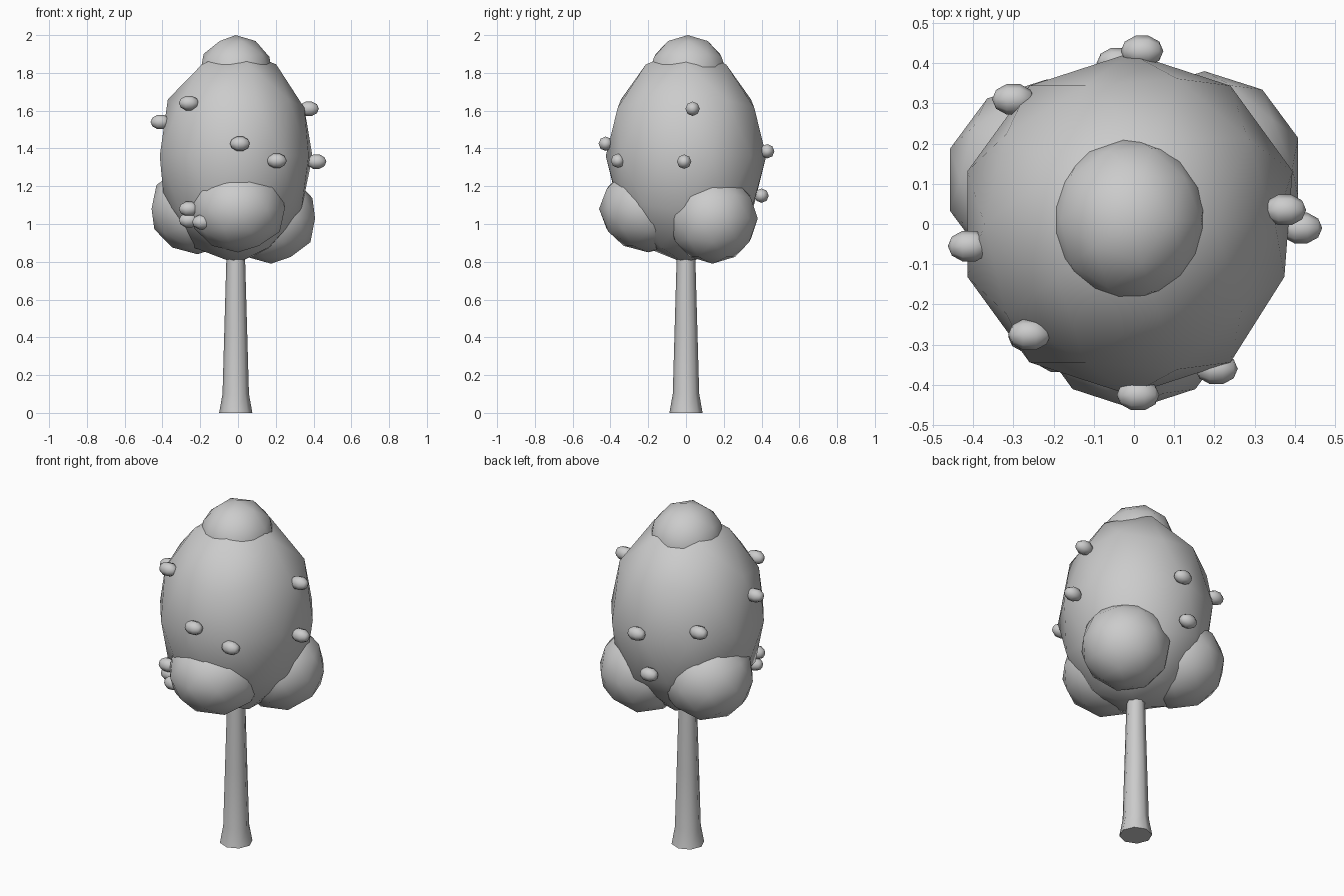
import bpy, math
from mathutils import Vector

if "Cube" in bpy.data.objects:
    bpy.data.objects.remove(bpy.data.objects["Cube"])

grey = bpy.data.materials.new("plain_grey")
grey.diffuse_color = (0.6, 0.6, 0.6, 1)
grey.use_nodes = True
grey.node_tree.nodes["Principled BSDF"].inputs["Base Color"].default_value = grey.diffuse_color


def finish(ob, name, angle=180):
    ob.name = name
    ob.data.materials.append(grey)
    bpy.ops.object.transform_apply(location=False, rotation=True, scale=True)
    bpy.ops.object.shade_smooth_by_angle(angle=math.radians(angle))
    return ob


def blob(name, centre, radii, turn=0):
    """Low-poly leafy lump."""
    bpy.ops.mesh.primitive_ico_sphere_add(subdivisions=2, radius=1, location=centre,
                                          rotation=(0, 0, math.radians(turn)))
    ob = bpy.context.object
    ob.scale = radii
    return finish(ob, name)


# Trunk: flared octagonal post
bpy.ops.mesh.primitive_cylinder_add(vertices=8, radius=1, depth=1)
bpy.ops.object.delete()
rings = [(0, 0.088), (0.10, 0.070), (0.45, 0.060), (0.80, 0.050), (1.0, 0.045)]
n = 8
verts, faces = [], []
for z, r in rings:
    for i in range(n):
        a = 2 * math.pi * i / n
        verts.append((-0.012 + r * math.cos(a), r * math.sin(a), z))
for k in range(len(rings) - 1):
    for i in range(n):
        j = (i + 1) % n
        faces.append((k * n + i, k * n + j, k * n + n + j, k * n + n + i))
faces.append(tuple(reversed(range(n))))
faces.append(tuple(range((len(rings) - 1) * n, len(rings) * n)))
me = bpy.data.meshes.new("trunk")
me.from_pydata(verts, [], faces)
trunk = bpy.data.objects.new("trunk", me)
bpy.context.collection.objects.link(trunk)
bpy.context.view_layer.objects.active = trunk
trunk.select_set(True)
finish(trunk, "trunk", 60)

# Crown: tall main lump, three lower lobes and a top tuft
crown = blob("crown", (-0.01, 0, 1.36), (0.425, 0.425, 0.57))
for v in crown.data.vertices:          # slightly flatter on the front right
    d = Vector((v.co.x, v.co.y, 0))
    if d.length > 0.05 and d.normalized().dot(Vector((0.95, -0.31, 0))) > 0.9:
        v.co.x *= 0.95
blob("front_lobe", (0, -0.20, 1.08), (0.26, 0.26, 0.23))
blob("right_lobe", (0.175, 0.14, 1.03), (0.245, 0.24, 0.24))
blob("left_lobe", (-0.215, 0.11, 1.08), (0.255, 0.25, 0.24))
blob("top_tuft", (-0.012, 0.01, 1.79), (0.2, 0.21, 0.21))

# Fruits: small balls stretched along x
fruits = [(0.375, 0.035, 1.61), (0.415, -0.01, 1.33), (0.205, -0.36, 1.335),
          (0.01, -0.425, 1.425), (-0.41, -0.055, 1.54), (-0.26, -0.275, 1.64),
          (0.02, 0.43, 1.385), (-0.04, 0.40, 1.15), (-0.30, 0.31, 1.43),
          (-0.26, -0.28, 1.08), (-0.26, -0.26, 1.02), (-0.19, -0.33, 1.01)]
for i, p in enumerate(fruits):
    bpy.ops.mesh.primitive_uv_sphere_add(segments=8, ring_count=5, radius=1, location=p,
                                         rotation=(0, math.pi / 2, 0))
    ob = bpy.context.object
    ob.scale = (0.04, 0.04, 0.053)
    finish(ob, "fruit_%d" % (i + 1))
